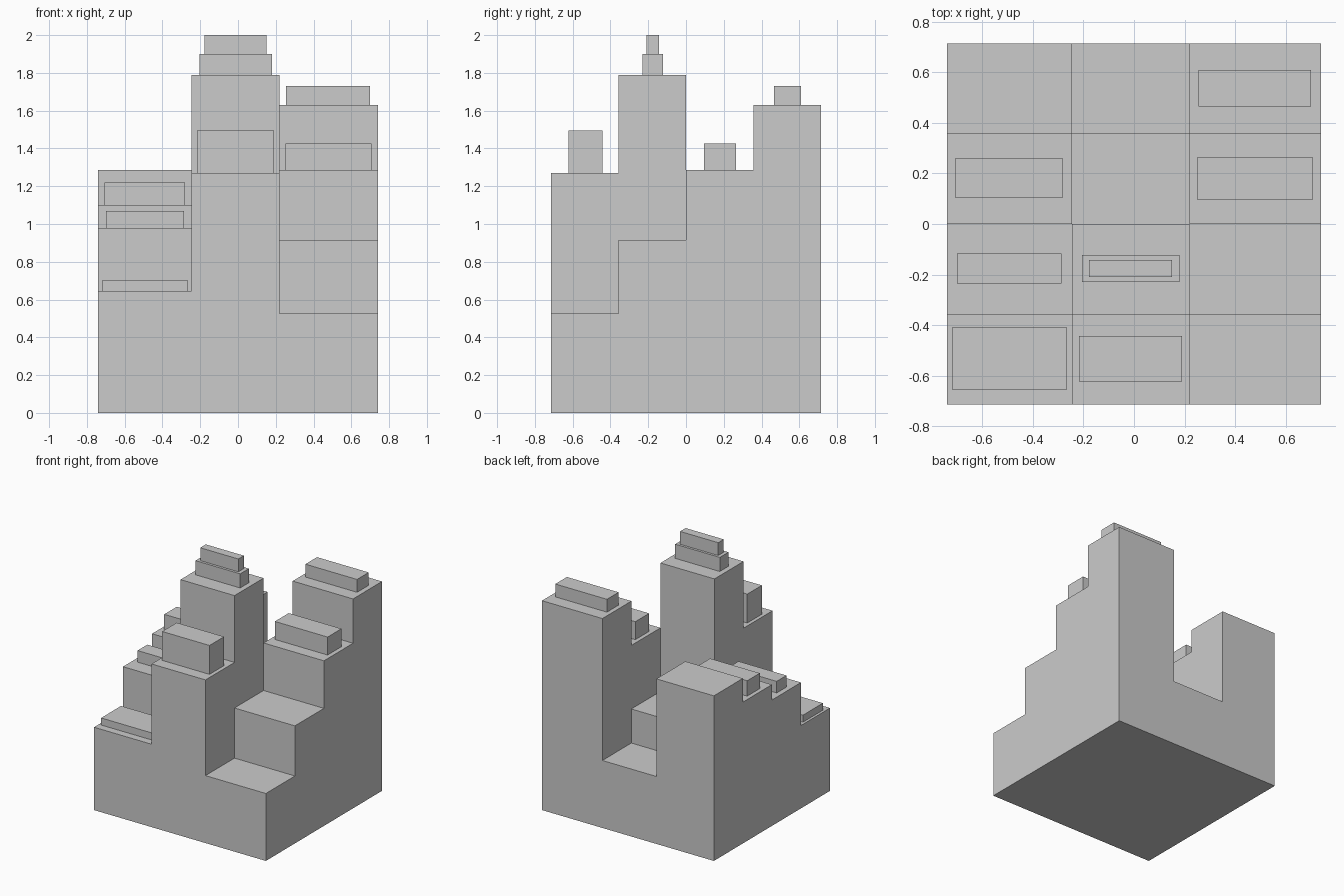
import bpy

if "Cube" in bpy.data.objects:
    bpy.data.objects.remove(bpy.data.objects["Cube"])

# Grid lines of the block cluster
XS = [-0.74, -0.245, 0.22, 0.74]
YS = [-0.714, -0.357, 0.0, 0.358, 0.714]
COLUMNS = ["left", "centre", "right"]
ROWS = ["front", "mid_front", "mid_back", "back"]

# Tower heights, front row to back row
HEIGHTS = {
    "left":   [0.645, 0.98, 1.10, 1.285],
    "centre": [1.27, 1.79, 0.79, 0.525],
    "right":  [0.525, 0.915, 1.285, 1.63],
}


def box(name, x0, x1, y0, y1, z0, z1):
    bpy.ops.mesh.primitive_cube_add(size=1)
    ob = bpy.context.object
    ob.name = name
    ob.location = ((x0 + x1) / 2, (y0 + y1) / 2, (z0 + z1) / 2)
    ob.scale = (x1 - x0, y1 - y0, z1 - z0)
    bpy.ops.object.transform_apply(location=True, rotation=False, scale=True)
    return ob


# Towers
for i, col in enumerate(COLUMNS):
    for j, row in enumerate(ROWS):
        box(f"tower_{col}_{row}", XS[i], XS[i + 1], YS[j], YS[j + 1],
            0, HEIGHTS[col][j])

# Roof blocks: x range, y range, z range
ROOFS = {
    "roof_left_front":       (-0.72, -0.265, -0.655, -0.41, 0.645, 0.70),
    "roof_left_mid_front":   (-0.70, -0.287, -0.236, -0.116, 0.98, 1.07),
    "roof_left_mid_back":    (-0.708, -0.28, 0.104, 0.258, 1.10, 1.22),
    "roof_centre_front":     (-0.217, 0.19, -0.622, -0.443, 1.27, 1.495),
    "roof_centre_mid_front": (-0.205, 0.18, -0.23, -0.123, 1.79, 1.90),
    "roof_centre_top":       (-0.178, 0.15, -0.21, -0.142, 1.90, 2.0),
    "roof_right_mid_back":   (0.252, 0.706, 0.094, 0.264, 1.285, 1.425),
    "roof_right_back":       (0.255, 0.70, 0.465, 0.608, 1.63, 1.73),
}
for name, dims in ROOFS.items():
    box(name, *dims)
